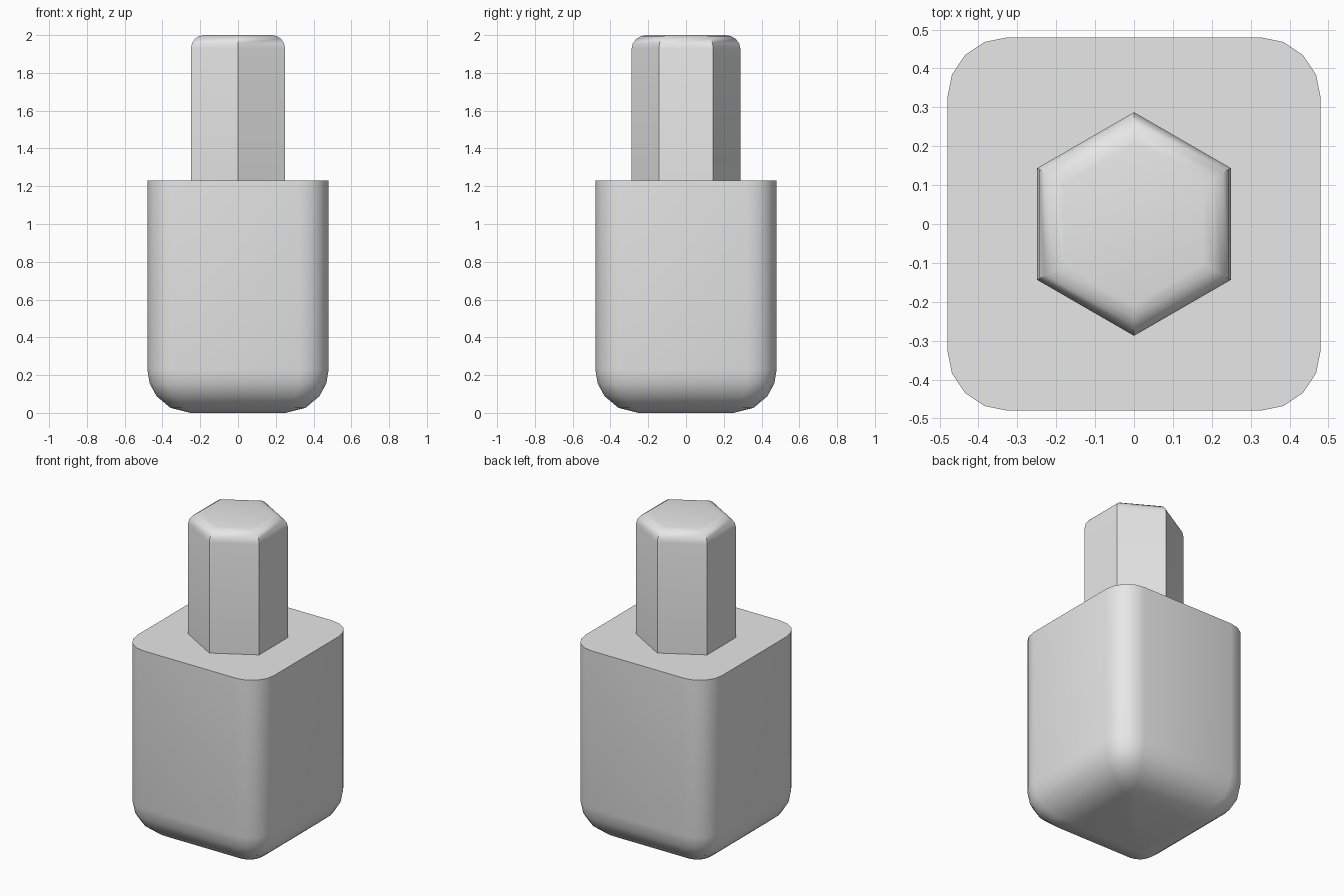
import bpy, bmesh
from math import sin, cos, radians, pi

cube = bpy.data.objects.get("Cube")
if cube:
    bpy.data.objects.remove(cube, do_unlink=True)

grey = bpy.data.materials.new("light_grey")
grey.use_nodes = True
COLOUR = (0.8, 0.8, 0.8, 1)
grey.diffuse_color = COLOUR
grey.node_tree.nodes["Principled BSDF"].inputs["Base Color"].default_value = COLOUR


def rounded_square(half, radius, z, segments=4):
    """Ring of points around a square with rounded corners."""
    points = []
    for corner in range(4):
        start = corner * pi / 2
        cx = (half - radius) * (1 if corner in (0, 3) else -1)
        cy = (half - radius) * (1 if corner in (0, 1) else -1)
        for i in range(segments + 1):
            a = start + i * pi / 2 / segments
            points.append((cx + radius * cos(a), cy + radius * sin(a), z))
    return points


def hexagon(apothem, z):
    """Ring of points around a hexagon with corners on the y axis."""
    r = apothem / cos(pi / 6)
    return [(r * cos(pi / 6 + i * pi / 3), r * sin(pi / 6 + i * pi / 3), z)
            for i in range(6)]


def loft(name, rings):
    """Skin a stack of rings from bottom to top and cap both ends."""
    bm = bmesh.new()
    loops = [[bm.verts.new(p) for p in ring] for ring in rings]
    n = len(loops[0])
    for low, high in zip(loops, loops[1:]):
        for i in range(n):
            j = (i + 1) % n
            bm.faces.new((low[i], low[j], high[j], high[i]))
    bm.faces.new(loops[0][::-1])
    bm.faces.new(loops[-1])
    bmesh.ops.recalc_face_normals(bm, faces=bm.faces[:])
    mesh = bpy.data.meshes.new(name)
    bm.to_mesh(mesh)
    bm.free()
    mesh.materials.append(grey)
    obj = bpy.data.objects.new(name, mesh)
    bpy.context.collection.objects.link(obj)
    bpy.ops.object.select_all(action='DESELECT')
    obj.select_set(True)
    bpy.context.view_layer.objects.active = obj
    bpy.ops.object.shade_smooth_by_angle(angle=radians(35))
    return obj


# Square body with rounded upright corners and a rounded underside
HALF, BODY_TOP, ROUND = 0.48, 1.23, 0.23
body_rings = []
for degrees in (90, 62, 38, 19, 0):
    a = radians(degrees)
    body_rings.append(rounded_square(HALF - ROUND * (1 - cos(a)),
                                     0.03 + 0.125 * cos(a),
                                     ROUND * (1 - sin(a))))
body_rings.append(rounded_square(HALF, 0.155, BODY_TOP))
loft("body", body_rings)

# Hexagonal shank with a rounded top edge, seated in the body
APOTHEM, TOP, EDGE = 0.249, 2.0, 0.07
shank_rings = [hexagon(APOTHEM, BODY_TOP - 0.01)]
for i in range(5):
    a = i * pi / 8
    shank_rings.append(hexagon(APOTHEM - EDGE * (1 - cos(a)),
                               TOP - EDGE * (1 - sin(a))))
loft("hex_shank", shank_rings)
